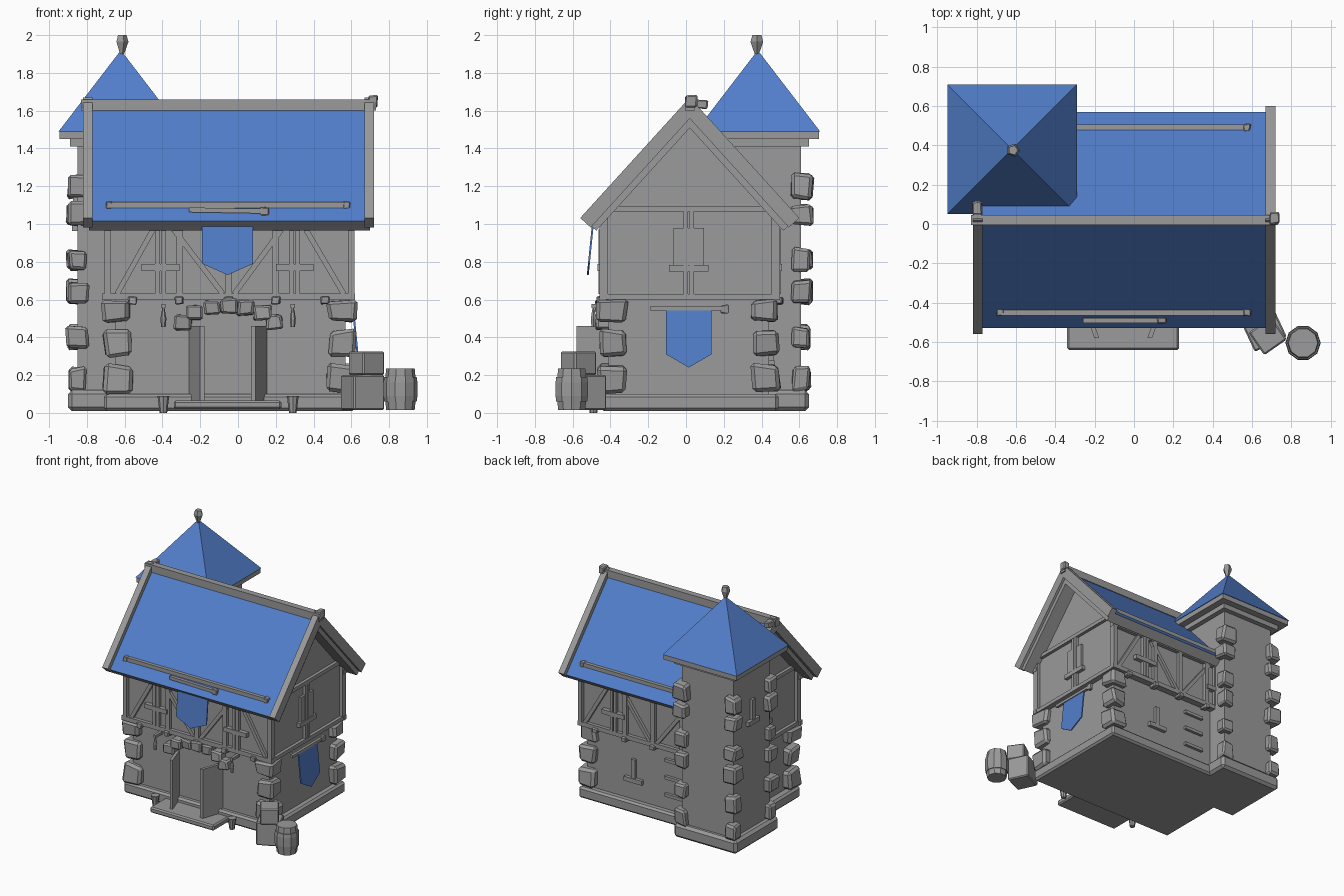
import bpy, bmesh, math, random
from mathutils import Vector, Matrix

random.seed(4)
if "Cube" in bpy.data.objects:
    bpy.data.objects.remove(bpy.data.objects["Cube"])


def material(name, rgb):
    m = bpy.data.materials.new(name)
    m.use_nodes = True
    m.diffuse_color = (*rgb, 1)
    m.node_tree.nodes["Principled BSDF"].inputs["Base Color"].default_value = (*rgb, 1)
    return m


GREY = material("stone_grey", (0.32, 0.325, 0.32))
BLUE = material("cloth_blue", (0.085, 0.21, 0.60))


def finish(name, bm, *mats):
    bmesh.ops.recalc_face_normals(bm, faces=bm.faces)
    mesh = bpy.data.meshes.new(name)
    bm.to_mesh(mesh)
    bm.free()
    ob = bpy.data.objects.new(name, mesh)
    for m in mats or (GREY,):
        mesh.materials.append(m)
    bpy.context.collection.objects.link(ob)
    return ob


def box(name, lo, hi, bevel=0, turn=0):
    lo, hi = Vector(lo), Vector(hi)
    bm = bmesh.new()
    bmesh.ops.create_cube(bm, size=1, matrix=Matrix.Diagonal((*(hi - lo), 1)))
    if bevel:
        bmesh.ops.bevel(bm, geom=bm.edges[:], offset=bevel, segments=1, affect='EDGES')
    bmesh.ops.transform(bm, verts=bm.verts,
                        matrix=Matrix.Translation((lo + hi) / 2) @ Matrix.Rotation(turn, 4, 'Z'))
    return finish(name, bm)


def beam(name, a, b, w=0.03):
    """Square timber running from a to b."""
    a, b = Vector(a), Vector(b)
    d = b - a
    bm = bmesh.new()
    bmesh.ops.create_cube(bm, size=1, matrix=Matrix.Diagonal((w, w, d.length, 1)))
    bmesh.ops.transform(bm, verts=bm.verts, matrix=Matrix.Translation((a + b) / 2)
                        @ d.to_track_quat('Z', 'Y').to_matrix().to_4x4())
    return finish(name, bm)


def rock(name, centre, size):
    """Chipped, irregular block."""
    bm = bmesh.new()
    bmesh.ops.create_cube(bm, size=1)
    for v in bm.verts:
        v.co += Vector([random.uniform(-0.1, 0.1) for _ in range(3)])
    bmesh.ops.bevel(bm, geom=bm.edges[:], offset=0.13, segments=1, affect='EDGES')
    bmesh.ops.transform(bm, verts=bm.verts, matrix=Matrix.Translation(centre)
                        @ Matrix.Diagonal((*size, 1)))
    return finish(name, bm)


def prism(name, points, depth, *mats):
    """Extrude a planar outline along the depth vector."""
    bm = bmesh.new()
    face = bm.faces.new([bm.verts.new(p) for p in points])
    top = bmesh.ops.extrude_face_region(bm, geom=[face])
    bmesh.ops.translate(bm, verts=[g for g in top["geom"] if isinstance(g, bmesh.types.BMVert)],
                        vec=depth)
    return finish(name, bm, *mats)


SLOPE, MID = 1.1, 0.02
RUN = math.hypot(1, SLOPE)


def chevron(name, x0, x1, apex, half, t, *mats):
    """Inverted V section along x, with ends cut square to the slope."""
    eave, dy, dz = apex - SLOPE * half, t * SLOPE / RUN, t / RUN
    pts = [(-half, eave), (0, apex), (half, eave), (half - dy, eave - dz),
           (0, apex - t * RUN), (dy - half, eave - dz)]
    return prism(name, [(x0, MID + y, z) for y, z in pts], (x1 - x0, 0, 0), *mats)


def lathe(name, centre, rings, sides=10):
    """Stack of polygon rings given as (radius, z)."""
    bm = bmesh.new()
    loops = [[bm.verts.new((centre[0] + r * math.cos(math.tau * i / sides),
                            centre[1] + r * math.sin(math.tau * i / sides), z))
              for i in range(sides)] for r, z in rings]
    for a, b in zip(loops, loops[1:]):
        for i in range(sides):
            j = (i + 1) % sides
            bm.faces.new((a[i], a[j], b[j], b[i]))
    bm.faces.new(loops[0])
    bm.faces.new(loops[-1])
    return finish(name, bm)


# Foundations and walls
box("house_plinth", (-0.71, -0.45, 0.01), (0.62, 0.49, 0.1), 0.015)
box("tower_plinth", (-0.9, 0.1, 0.01), (-0.34, 0.65, 0.12), 0.02)
box("lower_walls", (-0.65, -0.41, 0.05), (0.57, 0.44, 0.62))
box("tower_walls", (-0.85, 0.15, 0.05), (-0.39, 0.61, 1.45))
prism("upper_walls", [(-0.68, y, z) for y, z in
      ((-0.43, 0.6), (0.47, 0.6), (0.47, 1.03), (MID, 1.53), (-0.43, 1.03))], (1.27, 0, 0))

# Main roof: blue on the upward slopes, grey slab edges
roof = chevron("main_roof", -0.79, 0.70, 1.62, 0.55, 0.075, GREY, BLUE)
for p in roof.data.polygons:
    p.material_index = int(p.normal.z > 0.3)
for side, x in (("right", -0.82), ("left", 0.67)):
    chevron(side + "_barge_board", x, x + 0.05, 1.67, 0.58, 0.075)
for side, x in (("right", -0.70), ("left", 0.58)):
    chevron(side + "_gable_trim", x, x + 0.03, 1.56, 0.51, 0.03)
box("ridge_beam", (-0.83, -0.005, 1.6), (0.73, 0.045, 1.66))
rock("ridge_knob_left", (0.715, 0.03, 1.65), (0.045, 0.06, 0.06))
rock("ridge_knob_right", (-0.80, 0.08, 1.635), (0.05, 0.07, 0.05))
for side, y in (("front", -0.45), ("back", 0.49)):
    beam(side + "_roof_rail", (-0.68, y, 1.1), (0.57, y, 1.1), 0.032)
    for x in (-0.68, 0.575):
        rock(side + "_rail_end", (x, y, 1.1), (0.035, 0.04, 0.04))

# Tower roof
box("tower_cornice", (-0.89, 0.11, 1.41), (-0.35, 0.65, 1.46))
box("tower_eave", (-0.945, 0.055, 1.45), (-0.295, 0.705, 1.492))
bm = bmesh.new()
bmesh.ops.create_cone(bm, cap_ends=True, segments=4, radius1=0.33 * math.sqrt(2), radius2=0,
                      depth=0.43, matrix=Matrix.Translation((-0.62, 0.38, 1.705))
                      @ Matrix.Rotation(math.pi / 4, 4, 'Z'))
finish("tower_roof", bm, BLUE)
lathe("finial", (-0.615, 0.375), ((0.012, 1.9), (0.035, 1.965), (0.025, 2.0)), 5)

# Corner stones
for cx, cy in ((-0.64, -0.39), (0.55, -0.39), (0.55, 0.42)):
    for i, (z, h) in enumerate(((0.18, 0.15), (0.37, 0.14), (0.54, 0.11))):
        w = 0.15 - 0.015 * (i % 2)
        rock("house_corner_stone", (cx, cy, z), (w, w, h))
for cx, cy in ((-0.85, 0.61), (-0.4, 0.61), (-0.85, 0.16)):
    for z in (0.18, 0.4, 0.64, 0.81, 1.05, 1.2):
        w = random.uniform(0.09, 0.125)
        rock("tower_corner_stone", (cx, cy, z), (w, w, random.uniform(0.1, 0.13)))


def window(name, centre, axis, bar, sill, low, high):
    """Mullion bars above a projecting sill, on a wall facing along the axis."""
    c = Vector(centre)
    side = Vector((1, 0, 0)) if axis == 'Y' else Vector((0, 1, 0))
    up = Vector((0, 0, 1))
    for s in (-bar, bar):
        beam(name + "_mullion", c + side * s + up * low, c + side * s + up * high, 0.025)
    beam(name + "_sill", c - side * sill, c + side * sill, 0.035)


# Timber framing on the long sides
for side, y in (("front", -0.44), ("back", 0.48)):
    for z in (0.615, 0.985):
        beam(side + "_rail", (-0.72, y, z), (0.62, y, z), 0.035)
    for x in (-0.69, -0.31, -0.05, 0.2, 0.6):
        beam(side + "_post", (x, y, 0.6), (x, y, 1.02), 0.035)
    for a, b in ((-0.64, -0.45), (-0.08, -0.34), (-0.02, 0.23), (0.56, 0.36)):
        beam(side + "_brace", (a, y, 0.63), (b, y, 0.97), 0.028)
    for x in (-0.41, 0.3):
        window(side + "_window", (x, y - math.copysign(0.01, -y), 0.77), 'Y', 0.016, 0.1, -0.14, 0.2)
    for x in (-0.56, -0.31, -0.05, 0.2, 0.46):
        rock(side + "_joist", (x, y, 0.595), (0.045, 0.06, 0.04))

# Timber framing on the gable sides
for side, x in (("right", -0.69), ("left", 0.6)):
    for z in (0.615, 1.08):
        beam(side + "_gable_rail", (x, -0.45, z), (x, 0.49, z), 0.03)
    for y in (-0.43, 0.47):
        beam(side + "_gable_post", (x, y, 0.6), (x, y, 1.08), 0.035)
    window(side + "_gable_window", (x, 0.015, 0.765), 'X', 0.016, 0.105, -0.14, 0.3)
    box(side + "_gable_pane", (x - 0.013, -0.065, 0.77), (x + 0.008, 0.095, 0.98))

# Small openings on tower and back wall
window("tower_window", (-0.86, 0.38, 0.98), 'X', 0.005, 0.07, 0, 0.18)
window("back_window", (0.15, 0.45, 0.26), 'Y', 0.005, 0.08, 0, 0.17)
for z in (0.22, 0.36, 0.5):
    beam("back_wall_slat", (-0.3, 0.45, z), (-0.13, 0.45, z), 0.025)

# Doorway
for x, z in ((-0.29, 0.48), (-0.23, 0.53), (-0.14, 0.555), (-0.05, 0.565),
             (0.04, 0.555), (0.13, 0.53), (0.19, 0.48)):
    rock("arch_stone", (x, -0.43, z), (0.09, 0.09, 0.075))
for side, a, b in (("right", -0.25, -0.19), ("left", 0.145, 0.08)):
    prism(side + "_door", [(a - 0.012, -0.4, 0.06), (a + 0.012, -0.4, 0.06),
                           (b + 0.012, -0.58, 0.06), (b - 0.012, -0.58, 0.06)], (0, 0, 0.4))
box("door_step", (-0.34, -0.64, 0.02), (0.23, -0.43, 0.065), 0.01)
for x in (-0.395, 0.29):
    lathe("flower_pot", (x, -0.49), ((0.02, 0.0), (0.03, 0.08), (0.033, 0.09)), 8)
    beam("lantern_bracket", (x, -0.4, 0.565), (x, -0.5, 0.565), 0.022)
    lathe("lantern", (x, -0.49), ((0.012, 0.455), (0.016, 0.5), (0.005, 0.56)), 6)

# Banners and their poles
prism("front_banner", [(x, -0.525 + 0.1 * (z - 0.73), z) for x, z in
      ((-0.19, 1.03), (0.08, 1.03), (0.08, 0.79), (-0.055, 0.73), (-0.19, 0.79))], (0, 0.01, 0), BLUE)
prism("side_banner", [(0.645 - 0.1 * (z - 0.24), y, z) for y, z in
      ((-0.105, 0.56), (0.135, 0.56), (0.135, 0.31), (0.015, 0.24), (-0.105, 0.31))],
      (-0.01, 0, 0), BLUE)
beam("front_banner_pole", (-0.26, -0.49, 1.075), (0.15, -0.49, 1.068), 0.025)
rock("front_pole_tip", (0.14, -0.49, 1.068), (0.045, 0.03, 0.04))
beam("side_banner_pole", (0.61, -0.19, 0.553), (0.61, 0.2, 0.553), 0.022)
rock("side_pole_tip", (0.61, 0.205, 0.55), (0.03, 0.045, 0.045))

# Crates and barrel
box("large_crate", (0.57, -0.62, 0.015), (0.75, -0.45, 0.2), 0.008, math.radians(25))
box("small_crate", (0.61, -0.64, 0.2), (0.75, -0.5, 0.325), 0.008, math.radians(35))
lathe("barrel", (0.86, -0.605), ((0.075, 0.015), (0.08, 0.06), (0.086, 0.06), (0.09, 0.09),
      (0.09, 0.16), (0.086, 0.19), (0.08, 0.19), (0.075, 0.235)))
